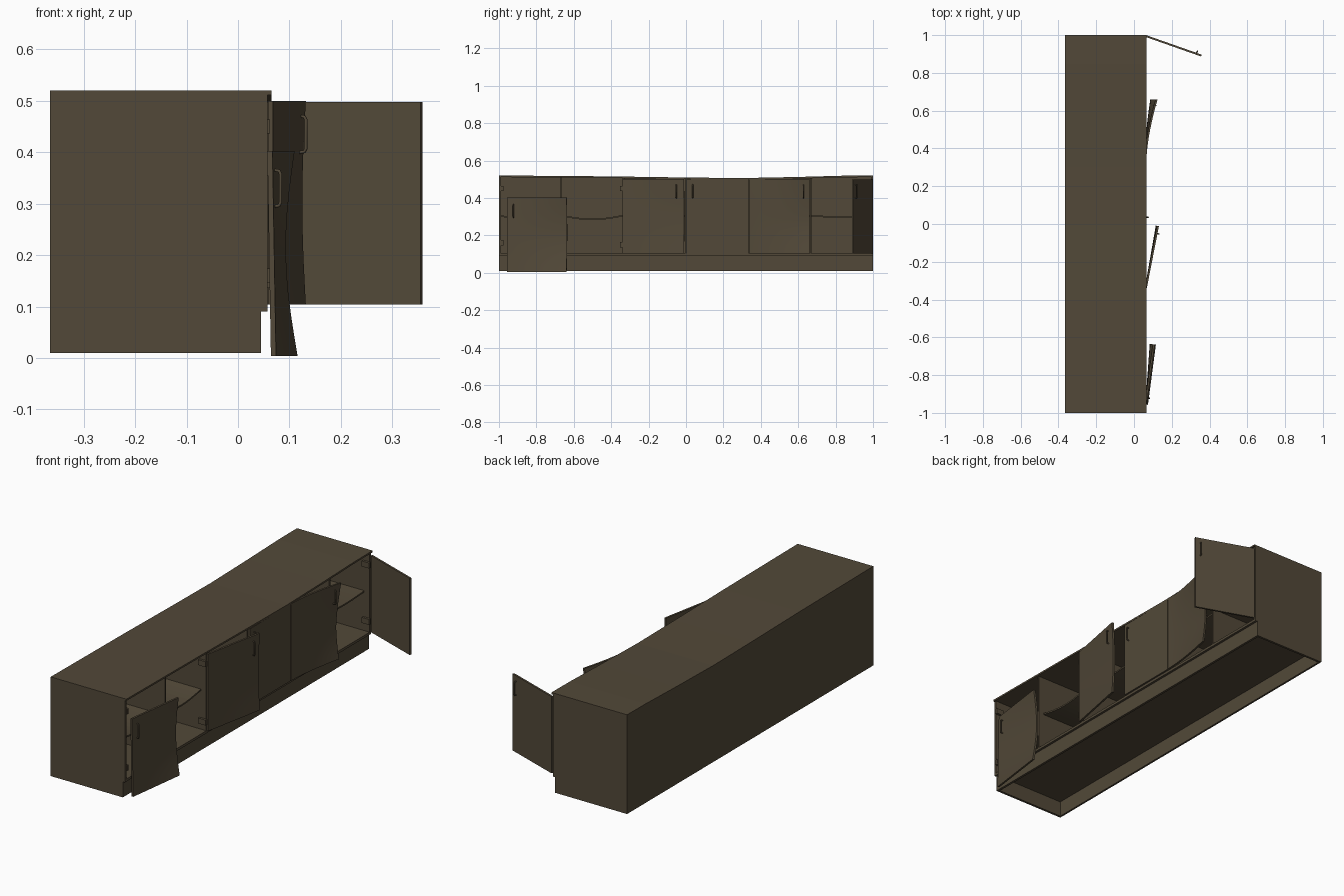
import bpy, bmesh, math
from mathutils import Vector

if "Cube" in bpy.data.objects:
    bpy.data.objects.remove(bpy.data.objects["Cube"])

wood = bpy.data.materials.new("dark_brown_wood")
wood.diffuse_color = (0.085, 0.066, 0.040, 1)
wood.use_nodes = True
wood.node_tree.nodes["Principled BSDF"].inputs["Base Color"].default_value = wood.diffuse_color


def add_object(name, bm):
    bmesh.ops.recalc_face_normals(bm, faces=bm.faces)
    mesh = bpy.data.meshes.new(name)
    bm.to_mesh(mesh)
    bm.free()
    mesh.materials.append(wood)
    obj = bpy.data.objects.new(name, mesh)
    bpy.context.collection.objects.link(obj)
    return obj


def box(name, x, y, z):
    bm = bmesh.new()
    bmesh.ops.create_cube(bm, size=1)
    for v in bm.verts:
        v.co = Vector([lo + (c + 0.5) * (hi - lo) for c, (lo, hi) in zip(v.co, (x, y, z))])
    return add_object(name, bm)


def strip(name, x, y, low, high, n=24):
    """Board running along y whose lower and upper edges follow functions of y."""
    bm = bmesh.new()
    rings = []
    for i in range(n + 1):
        t = y[0] + (y[1] - y[0]) * i / n
        rings.append([bm.verts.new((px, t, f(t))) for px, f in
                      ((x[0], low), (x[1], low), (x[1], high), (x[0], high))])
    for a, b in zip(rings, rings[1:]):
        for k in range(4):
            bm.faces.new((a[k], a[(k + 1) % 4], b[(k + 1) % 4], b[k]))
    bm.faces.new(rings[0])
    bm.faces.new(rings[-1])
    return add_object(name, bm)


def top_z(y):
    """Height of the sagging worktop."""
    pts = [(-1, 0.52), (-0.4, 0.515), (0, 0.509), (0.3, 0.506), (0.6, 0.512), (0.85, 0.519), (1, 0.52)]
    for (a, za), (b, zb) in zip(pts, pts[1:]):
        if y <= b:
            return za + (zb - za) * (y - a) / (b - a)
    return 0.52


# Carcass
strip("worktop", (-0.365, 0.065), (-1, 1), lambda y: top_z(y) - 0.009, top_z, 40)
strip("back_panel", (-0.365, -0.355), (-1, 1), lambda y: 0.01, lambda y: top_z(y) - 0.009, 40)
box("bottom_board", (-0.355, 0.057), (-1, 1), (0.09, 0.103))
box("kick_board", (0.033, 0.045), (-1, 1), (0.01, 0.09))
for side, y in (("left", -1), ("right", 0.988)):
    box(side + "_end_panel", (-0.355, 0.057), (y, y + 0.012), (0.103, 0.511))
    box(side + "_end_foot", (-0.355, 0.033), (y, y + 0.012), (0.01, 0.09))

# Dividers between the six bays
for i in range(1, 6):
    y = -1 + i / 3
    box(f"divider_{i}", (-0.355, 0.055), (y - 0.005, y + 0.005), (0.103, top_z(y) - 0.009))

# Sagging shelves and hinge blocks
for i in range(6):
    a, b = -1 + i / 3 + 0.005, -1 + (i + 1) / 3 - 0.005
    depth = 0.02 if i in (0, 1) else 0.008

    def shelf_z(y, a=a, b=b, depth=depth):
        return 0.309 - depth * math.sin(math.pi * (y - a) / (b - a))
    strip(f"shelf_{i}", (-0.355, 0.026), (a, b), lambda y: shelf_z(y) - 0.008, shelf_z, 10)
for i, (y, zs) in enumerate([(-0.982, (0.16, 0.45)), (-0.346, (0.15, 0.45)), (0.982, (0.16, 0.45))]):
    for k, z in enumerate(zs):
        box(f"hinge_{i}_{k}", (0.02, 0.062), (y - 0.006, y + 0.006), (z - 0.014, z + 0.014))


def door(name, p0, p1, z, handle_u, handle_z, warp=lambda u, v: 0.0, n=10):
    """Door from p0 (lower y) to p1 in plan; warp pushes it out along its outer normal."""
    p0, p1 = Vector((*p0, 0)), Vector((*p1, 0))
    d = (p1 - p0).normalized()
    out = Vector((d.y, -d.x, 0))

    def point(u, v):
        return p0.lerp(p1, u) + out * warp(u, v) + Vector((0, 0, z[0] + v * (z[1] - z[0])))
    bm = bmesh.new()
    layers = []
    for thick in (0, 0.01):
        layers.append([[bm.verts.new(point(i / n, j / n) + out * thick) for j in range(n + 1)]
                       for i in range(n + 1)])
    for g in layers:
        for i in range(n):
            for j in range(n):
                bm.faces.new((g[i][j], g[i + 1][j], g[i + 1][j + 1], g[i][j + 1]))
    rim = ([(i, 0) for i in range(n)] + [(n, j) for j in range(n)] +
           [(i, n) for i in range(n, 0, -1)] + [(0, j) for j in range(n, 0, -1)])
    for (a, b), (c, e) in zip(rim, rim[1:] + rim[:1]):
        bm.faces.new((layers[0][a][b], layers[0][c][e], layers[1][c][e], layers[1][a][b]))
    obj = add_object(name, bm)
    for p in obj.data.polygons:
        p.use_smooth = True
    obj.data.set_sharp_from_angle(angle=math.radians(30))

    # Bow-shaped pull on the outer face
    curve = bpy.data.curves.new(name + "_handle", 'CURVE')
    curve.dimensions = '3D'
    curve.bevel_depth = 0.0035
    curve.bevel_resolution = 1
    curve.use_fill_caps = True
    curve.materials.append(wood)
    path = [(-0.036, 0.004), (-0.034, 0.018), (-0.028, 0.021), (0.028, 0.021), (0.034, 0.018), (0.036, 0.004)]
    spline = curve.splines.new('POLY')
    spline.points.add(len(path) - 1)
    v = (handle_z - z[0]) / (z[1] - z[0])
    base = point(handle_u, v)
    for sp, (dz, off) in zip(spline.points, path):
        sp.co = (*(base + out * off + Vector((0, 0, dz))), 1)
    bpy.context.collection.objects.link(bpy.data.objects.new(name + "_handle", curve))


# Doors: one dropped and twisted, one ajar, one shut, one warped, one wide open
door("fallen_door", (0.057, -0.955), (0.1, -0.637), (0.004, 0.402), 0.11, 0.33,
     lambda u, v: u * (0.006 - 0.02 * math.sin(math.pi * v) - 0.006 * v) + (1 - u) * 0.007 * (1 - v))
door("ajar_door", (0.058, -0.338), (0.122, -0.01), (0.104, 0.5), 0.88, 0.435,
     lambda u, v: -0.007 * u * math.sin(math.pi * v))
door("shut_door", (0.055, 0.003), (0.055, 0.333), (0.104, 0.498), 0.1, 0.435)
door("warped_door", (0.056, 0.338), (0.056, 0.66), (0.104, 0.5), 0.9, 0.435,
     lambda u, v: u ** 1.6 * (0.03 + 0.022 * abs(2 * v - 0.8) ** 1.5))
door("open_door", (0.355, 0.887), (0.062, 0.99), (0.104, 0.498), 0.09, 0.435)
